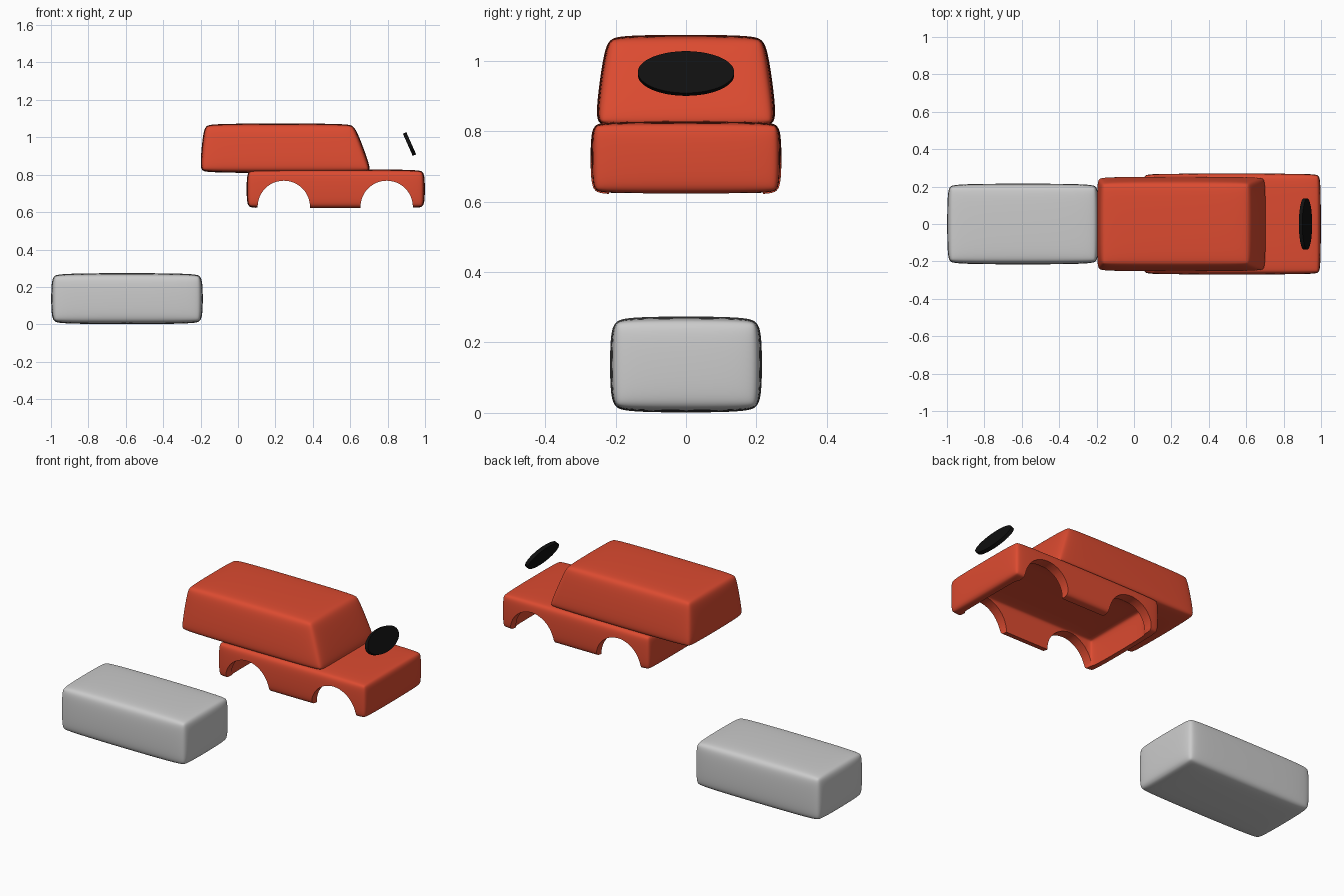
import bpy, bmesh, math

if "Cube" in bpy.data.objects:
    bpy.data.objects.remove(bpy.data.objects["Cube"])


def material(name, color):
    m = bpy.data.materials.new(name)
    m.diffuse_color = color
    m.use_nodes = True
    m.node_tree.nodes["Principled BSDF"].inputs["Base Color"].default_value = m.diffuse_color
    return m


RED = material("red_paint", (0.72, 0.07, 0.03, 1))
BLACK = material("black", (0.005, 0.005, 0.005, 1))


def apply_mods(ob):
    bpy.ops.object.select_all(action='DESELECT')
    ob.select_set(True)
    bpy.context.view_layer.objects.active = ob
    for m in list(ob.modifiers):
        bpy.ops.object.modifier_apply(modifier=m.name)


def soft_box(name, bottom, top, bevel, mat=None, levels=3):
    """Pillowy box from two rectangles, each (x0, x1, half_y, z)."""
    bm = bmesh.new()
    bmesh.ops.create_cube(bm, size=2)
    for v in bm.verts:
        x0, x1, hy, z = top if v.co.z > 0 else bottom
        v.co = (x1 if v.co.x > 0 else x0, hy if v.co.y > 0 else -hy, z)
    bmesh.ops.bevel(bm, geom=bm.edges[:], offset=bevel, segments=2,
                    profile=0.5, affect='EDGES')
    for f in bm.faces:
        f.smooth = True
    me = bpy.data.meshes.new(name)
    bm.to_mesh(me)
    bm.free()
    if mat:
        me.materials.append(mat)
    ob = bpy.data.objects.new(name, me)
    bpy.context.collection.objects.link(ob)
    sub = ob.modifiers.new("smooth", 'SUBSURF')
    sub.levels = sub.render_levels = levels
    return ob


# Separate grey block
soft_box("grey_block", (-1.0, -0.187, 0.217, 0.0), (-1.0, -0.187, 0.217, 0.275), 0.05)

# Cabin with sloping windscreen and tapered sides
soft_box("cabin", (-0.208, 0.722, 0.264, 0.808), (-0.183, 0.622, 0.228, 1.075), 0.045, RED)

# Lower body: hollow shell with four wheel arches
body = soft_box("lower_body", (0.045, 1.0, 0.272, 0.617), (0.045, 1.0, 0.272, 0.83), 0.04, RED)
apply_mods(body)

cutters = [soft_box("inside_cutter", (0.095, 0.95, 0.22, 0.45),
                    (0.095, 0.95, 0.22, 0.78), 0.03, RED, 2)]
apply_mods(cutters[0])
for x in (0.245, 0.795):
    bpy.ops.mesh.primitive_cylinder_add(vertices=48, radius=0.14, depth=1,
                                        location=(x, 0, 0.628),
                                        rotation=(math.pi / 2, 0, 0))
    cutters.append(bpy.context.object)
    cutters[-1].data.materials.append(RED)

for c in cutters:
    c.hide_render = True
    mod = body.modifiers.new("cut", 'BOOLEAN')
    mod.operation = 'DIFFERENCE'
    mod.solver = 'EXACT'
    mod.object = c
apply_mods(body)
bpy.ops.object.shade_smooth_by_angle(angle=math.radians(35))
for c in cutters:
    bpy.data.objects.remove(c, do_unlink=True)

# Thin oval disc floating ahead of the windscreen
bpy.ops.mesh.primitive_cylinder_add(vertices=64, radius=1, depth=1,
                                    location=(0.917, 0, 0.964),
                                    rotation=(0, math.radians(66), 0))
disc = bpy.context.object
disc.name = "oval_disc"
disc.scale = (0.065, 0.137, 0.02)
bpy.ops.object.transform_apply(location=False, rotation=False, scale=True)
disc.data.materials.append(BLACK)
bpy.ops.object.shade_smooth_by_angle(angle=math.radians(35))
